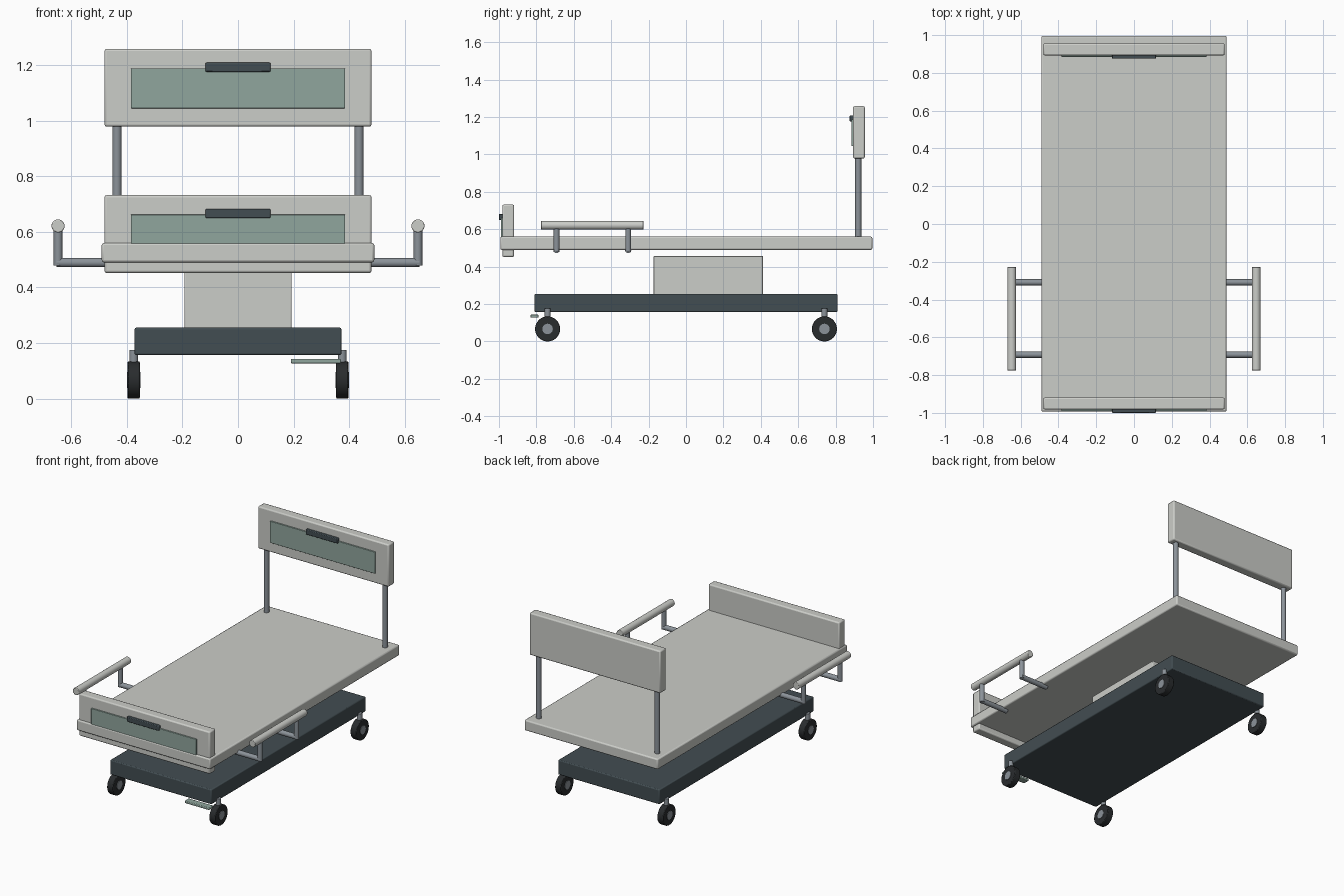
import bpy, math
from mathutils import Vector

if "Cube" in bpy.data.objects:
    bpy.data.objects.remove(bpy.data.objects["Cube"])


def material(name, rgb):
    m = bpy.data.materials.new(name)
    m.diffuse_color = (*rgb, 1)
    m.use_nodes = True
    m.node_tree.nodes["Principled BSDF"].inputs["Base Color"].default_value = m.diffuse_color
    return m


SHELL = material("shell_grey", (0.60, 0.61, 0.58))
PANEL = material("panel_green", (0.28, 0.38, 0.34))
DARK = material("dark_slate", (0.055, 0.075, 0.085))
METAL = material("metal", (0.26, 0.29, 0.32))
RUBBER = material("rubber", (0.022, 0.025, 0.027))


def finish(ob, name, mat, bevel):
    ob.name = name
    ob.data.materials.append(mat)
    if bevel:
        b = ob.modifiers.new("bevel", 'BEVEL')
        b.width, b.segments, b.limit_method = bevel, 2, 'ANGLE'
        b.angle_limit = math.radians(50)
    bpy.ops.object.shade_smooth_by_angle(angle=math.radians(35))
    return ob


def box(name, lo, hi, mat, bevel=0.006):
    lo, hi = Vector(lo), Vector(hi)
    bpy.ops.mesh.primitive_cube_add(size=1, location=(lo + hi) / 2)
    ob = bpy.context.object
    ob.scale = hi - lo
    bpy.ops.object.transform_apply(location=False, rotation=False, scale=True)
    return finish(ob, name, mat, bevel)


def rod(name, a, b, r, mat, bevel=0.0, sides=24):
    a, b = Vector(a), Vector(b)
    d = b - a
    bpy.ops.mesh.primitive_cylinder_add(vertices=sides, radius=r, depth=d.length, location=(a + b) / 2,
                                        rotation=d.to_track_quat('Z', 'Y').to_euler())
    return finish(bpy.context.object, name, mat, bevel)


# Wheeled base, lift column and mattress deck
box("base", (-0.372, -0.81, 0.157), (0.372, 0.81, 0.255), DARK)
box("lift_column", (-0.193, -0.173, 0.25), (0.193, 0.412, 0.457), SHELL, 0.004)
box("deck", (-0.49, -0.993, 0.49), (0.49, 0.996, 0.56), SHELL, 0.008)


# End boards with inset panel and grip, y is the front face
def end_board(name, y, z):
    box(name, (-0.48, y, z), (0.48, y + 0.063, z + 0.28), SHELL, 0.008)
    box(name + "_panel", (-0.385, y - 0.008, z + 0.066), (0.385, y + 0.01, z + 0.21), PANEL, 0.002)
    box(name + "_grip", (-0.117, y - 0.018, z + 0.197), (0.117, y + 0.01, z + 0.23), DARK, 0.004)


end_board("footboard", -0.982, 0.452)
end_board("headboard", 0.893, 0.978)

for side, s in (("left", -1), ("right", 1)):
    # Headboard post
    rod(f"headboard_post_{side}", (s * 0.435, 0.921, 0.53), (s * 0.435, 0.921, 1.0), 0.0165, METAL)
    # Side rail on two bent brackets
    rod(f"side_rail_{side}", (s * 0.647, -0.775, 0.621), (s * 0.647, -0.228, 0.621), 0.0235, SHELL, 0.003)
    for i, y in enumerate((-0.692, -0.309)):
        rod(f"rail_arm_{side}_{i}", (s * 0.45, y, 0.489), (s * 0.653, y, 0.489), 0.0165, METAL)
        rod(f"rail_upright_{side}_{i}", (s * 0.647, y, 0.478), (s * 0.647, y, 0.621), 0.0155, METAL)
    # Casters
    for end, y in (("front", -0.74), ("back", 0.74)):
        tag = f"{side}_{end}"
        x = s * 0.375
        rod(f"caster_stem_{tag}", (x, y, 0.08), (x, y, 0.175), 0.0155, METAL)
        rod(f"caster_tyre_{tag}", (x - 0.022, y, 0.067), (x + 0.022, y, 0.067), 0.067, RUBBER, 0.004, 32)
        rod(f"caster_hub_{tag}", (x - 0.025, y, 0.067), (x + 0.025, y, 0.067), 0.028, METAL)

# Brake pedal
box("brake_pedal", (0.19, -0.832, 0.127), (0.37, -0.788, 0.143), PANEL, 0.004)
